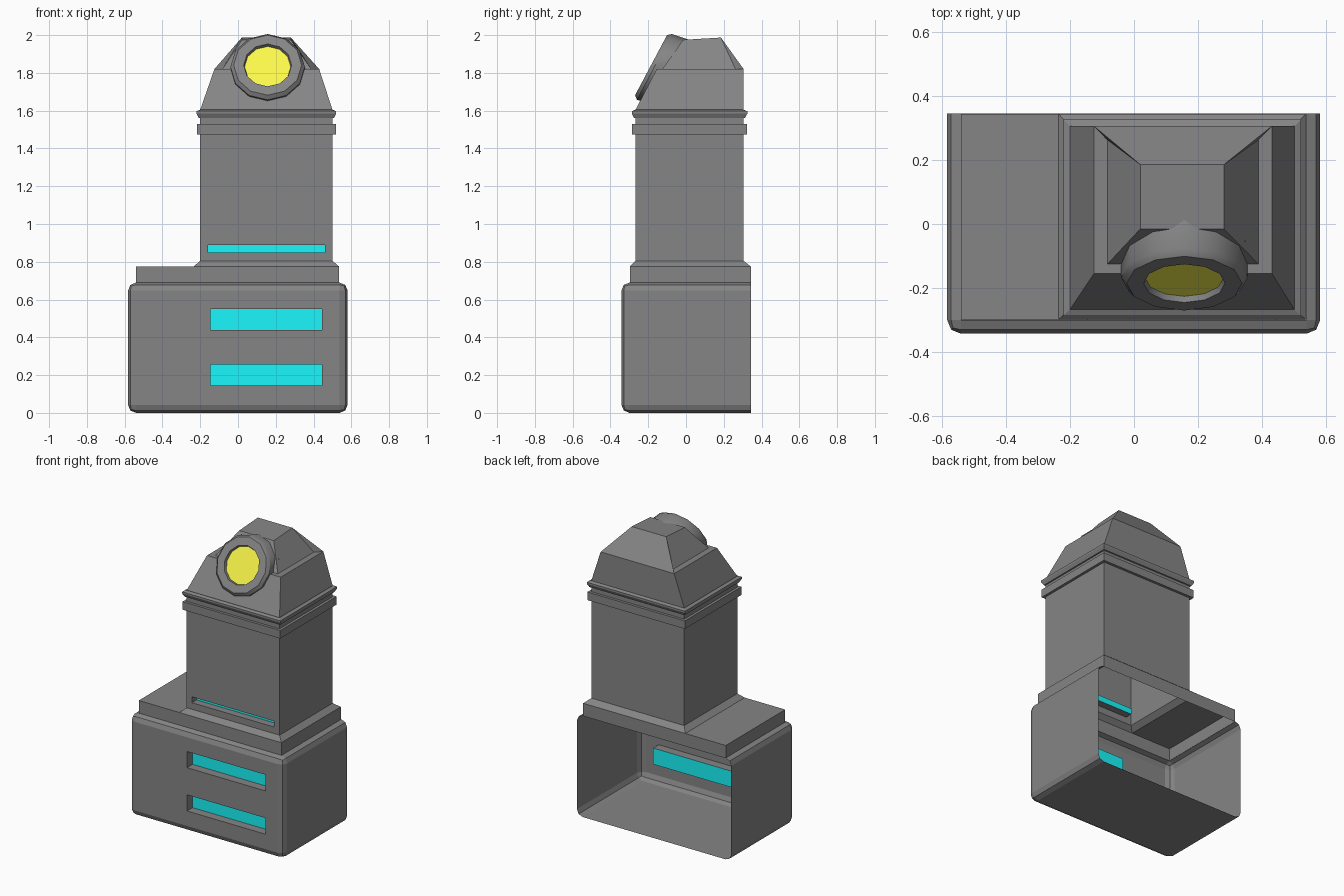
import bpy, bmesh
from math import radians, sin, cos, tau
from mathutils import Matrix

if "Cube" in bpy.data.objects:
    bpy.data.objects.remove(bpy.data.objects["Cube"])


def material(name, color):
    m = bpy.data.materials.new(name)
    m.diffuse_color = color
    m.use_nodes = True
    m.node_tree.nodes["Principled BSDF"].inputs["Base Color"].default_value = m.diffuse_color
    return m


GREY = material("grey", (0.235, 0.235, 0.235, 1))
CYAN = material("cyan", (0.01, 0.93, 0.98, 1))
YELLOW = material("yellow", (0.97, 0.95, 0.07, 1))


def finish(bm, name, mats=(GREY,), matrix=None):
    bmesh.ops.recalc_face_normals(bm, faces=bm.faces)
    me = bpy.data.meshes.new(name)
    bm.to_mesh(me)
    bm.free()
    ob = bpy.data.objects.new(name, me)
    bpy.context.collection.objects.link(ob)
    for m in mats:
        me.materials.append(m)
    if matrix:
        ob.matrix_world = matrix
    return ob


def skin(bm, loops):
    """Bridge successive closed loops of vertices."""
    for a, b in zip(loops, loops[1:]):
        n = len(a)
        for i in range(n):
            j = (i + 1) % n
            bm.faces.new((a[i], a[j], b[j], b[i]))


def rect_loft(bm, rings):
    """Stack rectangles given as (x0, x1, y0, y1, z)."""
    loops = [[bm.verts.new(p) for p in
              ((x0, y0, z), (x1, y0, z), (x1, y1, z), (x0, y1, z))]
             for x0, x1, y0, y1, z in rings]
    skin(bm, loops)
    return loops


def recess_slots(bm, y, x0, x1, spans, depth):
    """Replace rectangles of the front wall by recessed cyan panels."""
    def wall_faces():
        return [f for f in bm.faces if all(abs(v.co.y - y) < 1e-3 for v in f.verts)]

    cuts = [((x, y, 0), (1, 0, 0)) for x in (x0, x1)]
    cuts += [((0, y, z), (0, 0, 1)) for span in spans for z in span]
    for co, no in cuts:
        geom = set(wall_faces())
        for f in list(geom):
            geom.update(f.edges, f.verts)
        bmesh.ops.bisect_plane(bm, geom=list(geom), plane_co=co, plane_no=no)
    for f in wall_faces():
        c = f.calc_center_median()
        if x0 < c.x < x1 and any(z0 < c.z < z1 for z0, z1 in spans):
            rim = list(f.verts)
            bm.faces.remove(f)
            inner = [bm.verts.new((v.co.x, y + depth, v.co.z)) for v in rim]
            skin(bm, [rim, inner])
            bm.faces.new(inner).material_index = 1


# Base: rounded shell, open at the back and under the plinth
bm = bmesh.new()
bmesh.ops.create_cube(bm, size=1, matrix=Matrix.Translation((-0.001, 0.0015, 0.345))
                      @ Matrix.Diagonal((1.163, 0.687, 0.69, 1)))
bm.normal_update()
bmesh.ops.delete(bm, geom=[f for f in bm.faces if f.normal.y > 0.9], context='FACES_ONLY')
bmesh.ops.bevel(bm, geom=[e for e in bm.edges if not e.is_boundary], offset=0.043,
                segments=2, profile=0.5, affect='EDGES')
bm.normal_update()
bmesh.ops.delete(bm, geom=[f for f in bm.faces if f.normal.z > 0.99], context='FACES_ONLY')
recess_slots(bm, -0.342, -0.145, 0.445, ((0.145, 0.255), (0.44, 0.55)), 0.06)
finish(bm, "base_shell", (GREY, CYAN))


def shaft(z, out=0.0):
    return (-0.2 - out, 0.5 + out, -0.267 - out, 0.305 + out, z)


# Tower: plinth, collar and hollow shaft with one slot
bm = bmesh.new()
rect_loft(bm, [(-0.54, 0.535, -0.297, 0.343, 0.688), (-0.54, 0.535, -0.297, 0.343, 0.775),
               (-0.235, 0.535, -0.297, 0.343, 0.775), shaft(0.805), shaft(1.61)])
bmesh.ops.remove_doubles(bm, verts=bm.verts, dist=1e-4)
bmesh.ops.dissolve_degenerate(bm, edges=bm.edges, dist=1e-4)
recess_slots(bm, -0.267, -0.16, 0.46, ((0.85, 0.89),), 0.05)
finish(bm, "tower", (GREY, CYAN))

# Trim bands
bm = bmesh.new()
rect_loft(bm, [shaft(1.475), shaft(1.475, 0.018), shaft(1.53, 0.018), shaft(1.53)])
finish(bm, "lower_trim")
bm = bmesh.new()
rect_loft(bm, [shaft(1.56), shaft(1.562, 0.008), shaft(1.585, 0.02),
               shaft(1.597, 0.02), shaft(1.605)])
finish(bm, "upper_trim")

# Hood: tapered lower part, ledge and cap
bm = bmesh.new()
loops = rect_loft(bm, [shaft(1.605), (-0.125, 0.43, -0.155, 0.305, 1.82),
                       (-0.083, 0.388, -0.125, 0.262, 1.82),
                       (0.02, 0.28, -0.015, 0.185, 1.975)])
for v in loops[-1][2:]:
    v.co.z = 1.987
bm.faces.new(loops[-1])
finish(bm, "hood")

# Sloping back panel of the cap, standing slightly proud at the corners
bm = bmesh.new()
bl, br, tr, tl, il, ir = [bm.verts.new(p) for p in (
    (-0.125, 0.305, 1.82), (0.43, 0.305, 1.82), (0.28, 0.185, 1.987),
    (0.02, 0.185, 1.987), (-0.083, 0.262, 1.82), (0.388, 0.262, 1.82))]
for f in ((bl, br, tr, tl), (bl, tl, il), (br, ir, tr)):
    bm.faces.new(f)
finish(bm, "hood_back_panel")

# Lamp: lathed twelve-sided housing tilted upward, with a recessed yellow lens
tilt = Matrix.Translation((0.157, -0.185, 1.841)) @ Matrix.Rotation(radians(62), 4, 'X')


def circle(bm, r, d, lift=0.0):
    return [bm.verts.new((r * cos(tau * i / 12), r * sin(tau * i / 12) + lift, -d))
            for i in range(12)]


bm = bmesh.new()
loops = [circle(bm, *c) for c in
         ((0.122, 0.02), (0.127, 0), (0.18, 0), (0.197, 0.02), (0.197, 0.125, 0.018))]
skin(bm, loops)
bm.faces.new(loops[-1])
for f in bm.faces:
    f.smooth = True
lamp = finish(bm, "lamp_housing", matrix=tilt)
lamp.data.set_sharp_from_angle(angle=radians(35))
bm = bmesh.new()
bm.faces.new(circle(bm, 0.122, 0.019))
finish(bm, "lamp_lens", (YELLOW,), tilt)

# Small hinge block beside the lamp
bm = bmesh.new()
bmesh.ops.create_cube(bm, size=1, matrix=Matrix.Translation((0.178, 0.065, -0.12))
                      @ Matrix.Rotation(radians(20), 4, 'Z')
                      @ Matrix.Diagonal((0.045, 0.06, 0.05, 1)))
finish(bm, "lamp_hinge", matrix=tilt)
